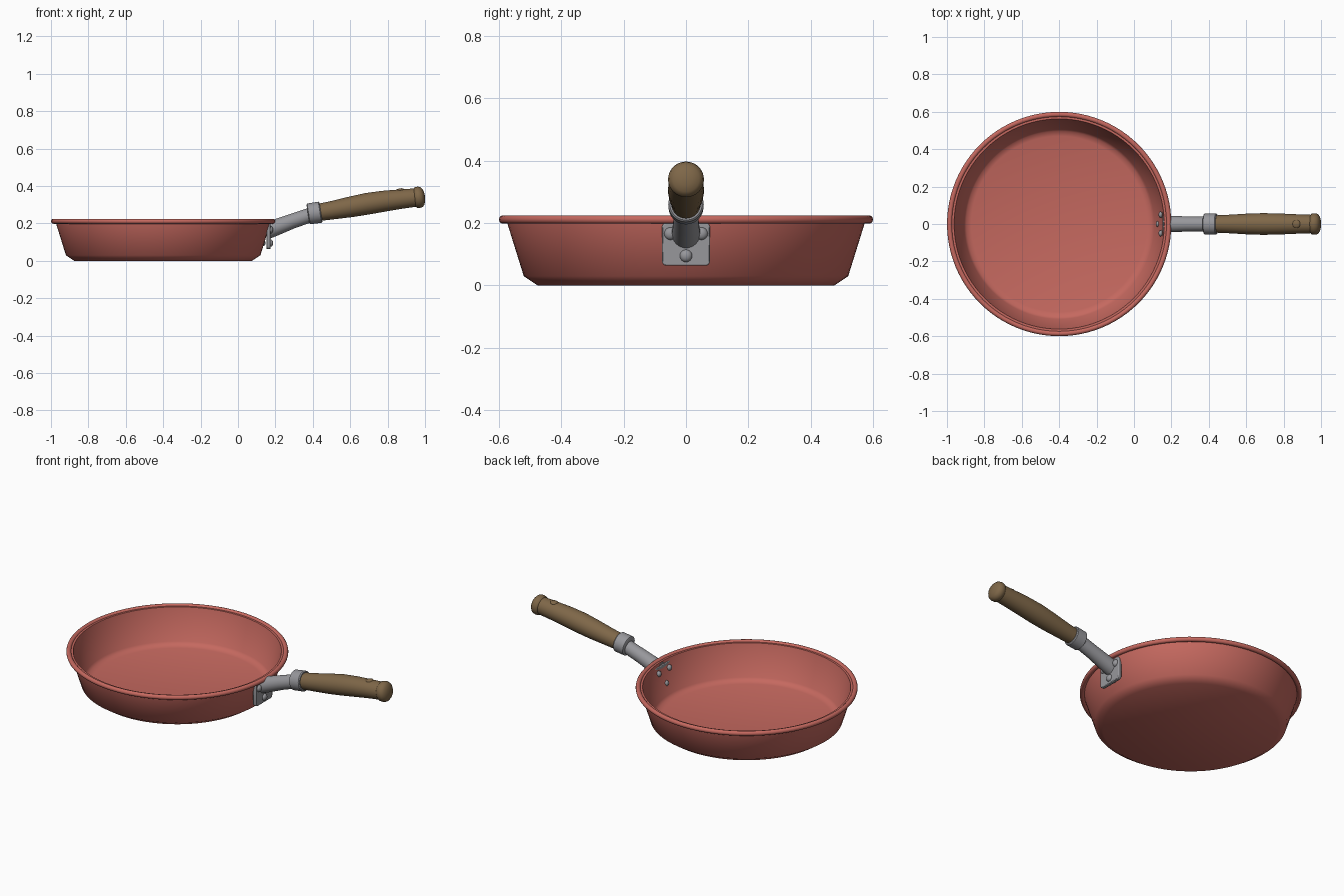
import bpy, bmesh, math
from mathutils import Vector, Matrix

if "Cube" in bpy.data.objects:
    bpy.data.objects.remove(bpy.data.objects["Cube"])

PAN_X = -0.4


def material(name, colour):
    mat = bpy.data.materials.new(name)
    mat.use_nodes = True
    mat.diffuse_color = (*colour, 1)
    bsdf = mat.node_tree.nodes["Principled BSDF"]
    bsdf.inputs["Base Color"].default_value = (*colour, 1)
    bsdf.inputs["Roughness"].default_value = 0.6
    return mat


RED = material("red enamel", (0.56, 0.14, 0.115))
STEEL = material("grey steel", (0.31, 0.31, 0.33))
WOOD = material("brown wood", (0.21, 0.135, 0.065))


def finish(name, bm, mat, angle=40):
    bmesh.ops.recalc_face_normals(bm, faces=bm.faces)
    mesh = bpy.data.meshes.new(name)
    bm.to_mesh(mesh)
    bm.free()
    mesh.materials.append(mat)
    obj = bpy.data.objects.new(name, mesh)
    bpy.context.collection.objects.link(obj)
    bpy.ops.object.select_all(action="DESELECT")
    obj.select_set(True)
    bpy.context.view_layer.objects.active = obj
    bpy.ops.object.shade_smooth_by_angle(angle=math.radians(angle))
    return obj


def rings(name, sections, mat, sides=32, angle=40):
    """Skin circles given as (x, z, radius, axis tilt in degrees)."""
    bm = bmesh.new()
    loops = []
    for x, z, r, tilt in sections:
        t = math.radians(tilt)
        up = Vector((-math.sin(t), 0, math.cos(t)))
        loop = []
        for i in range(sides):
            a = math.tau * i / sides
            p = Vector((x, 0, z)) + r * (math.cos(a) * up + math.sin(a) * Vector((0, 1, 0)))
            loop.append(bm.verts.new(p))
        loops.append(loop)
    for lower, upper in zip(loops, loops[1:]):
        for i in range(sides):
            j = (i + 1) % sides
            bm.faces.new((lower[i], lower[j], upper[j], upper[i]))
    bm.faces.new(loops[0])
    bm.faces.new(loops[-1])
    return finish(name, bm, mat, angle)


def dome(name, centre, radius, scale, mat, tilt=0):
    bm = bmesh.new()
    bmesh.ops.create_uvsphere(bm, u_segments=20, v_segments=12, radius=radius)
    bmesh.ops.transform(bm, verts=bm.verts, matrix=Matrix.Translation(centre)
                        @ Matrix.Rotation(math.radians(tilt), 4, "Y")
                        @ Matrix.Diagonal((*scale, 1)))
    return finish(name, bm, mat)


# Pan: outer wall up, over the lip, inner wall down to the floor
bowl = [(0.475, 0), (0.52, 0.03), (0.573, 0.2), (0.575, 0.216), (0.562, 0.216),
        (0.558, 0.2), (0.508, 0.036), (0.496, 0.022), (0.47, 0.014)]
rings("pan_bowl", [(PAN_X, z, r, 90) for r, z in bowl], RED, 96, 50)

# Rolled rim around the lip
bpy.ops.mesh.primitive_torus_add(major_radius=0.586, minor_radius=0.0135,
                                 major_segments=96, minor_segments=12,
                                 location=(PAN_X, 0, 0.2115))
rim = bpy.context.object
rim.name = "rolled_rim"
rim.data.materials.append(RED)
bpy.ops.object.shade_smooth_by_angle(angle=math.radians(40))

# Mounting plate with rounded corners
bm = bmesh.new()
bmesh.ops.create_cube(bm, size=1)
bmesh.ops.transform(bm, verts=bm.verts, matrix=Matrix.Translation((0.163, 0, 0.132))
                    @ Matrix.Diagonal((0.022, 0.154, 0.137, 1)))
corners = [e for e in bm.edges if abs(e.verts[0].co.x - e.verts[1].co.x) > 0.01]
bmesh.ops.bevel(bm, geom=corners, offset=0.014, segments=4, affect="EDGES", profile=0.5)
plate = finish("mounting_plate", bm, STEEL)
bevel = plate.modifiers.new("soft edges", "BEVEL")
bevel.width = 0.004
bevel.segments = 2

# Rivets, with heads on both sides of the wall
for name, y, z in (("left", 0.05, 0.166), ("right", -0.05, 0.166), ("lower", 0, 0.095)):
    dome(f"{name}_rivet_outer", (0.173, y, z), 0.02, (0.75, 1, 1), STEEL)
    dome(f"{name}_rivet_inner", (0.146 if y else 0.132, y, z), 0.017, (0.9, 1, 1), STEEL)

# Steel neck and collar
rings("steel_neck", [(0.165, 0.165, 0.046, 10), (0.2, 0.178, 0.044, 19),
                     (0.29, 0.212, 0.04, 20), (0.4, 0.25, 0.039, 16)], STEEL)
rings("steel_collar", [(0.374, 0.25, 0.05, 9), (0.378, 0.251, 0.056, 9),
                       (0.438, 0.26, 0.057, 9), (0.443, 0.261, 0.052, 9)], STEEL)

# Wooden grip, swelling in the middle
grip = [(0.43, 0.259, 0.046, 9), (0.5, 0.27, 0.049, 10), (0.6, 0.288, 0.055, 11),
        (0.69, 0.305, 0.058, 10), (0.78, 0.319, 0.056, 9), (0.87, 0.33, 0.052, 7),
        (0.955, 0.339, 0.049, 7)]
rings("wooden_grip", grip, WOOD)

# Rounded end knob
knob = [(0.943, 0.337, 0.047, 7), (0.95, 0.338, 0.055, 7), (0.966, 0.34, 0.0575, 7),
        (0.981, 0.341, 0.054, 7), (0.992, 0.342, 0.042, 7), (0.998, 0.343, 0.022, 7),
        (1.0, 0.343, 0.006, 7)]
rings("end_knob", knob, WOOD, angle=60)

# Small peg on top of the grip
dome("grip_peg", (0.868, 0, 0.378), 0.022, (1, 1, 0.45), WOOD, -7)
